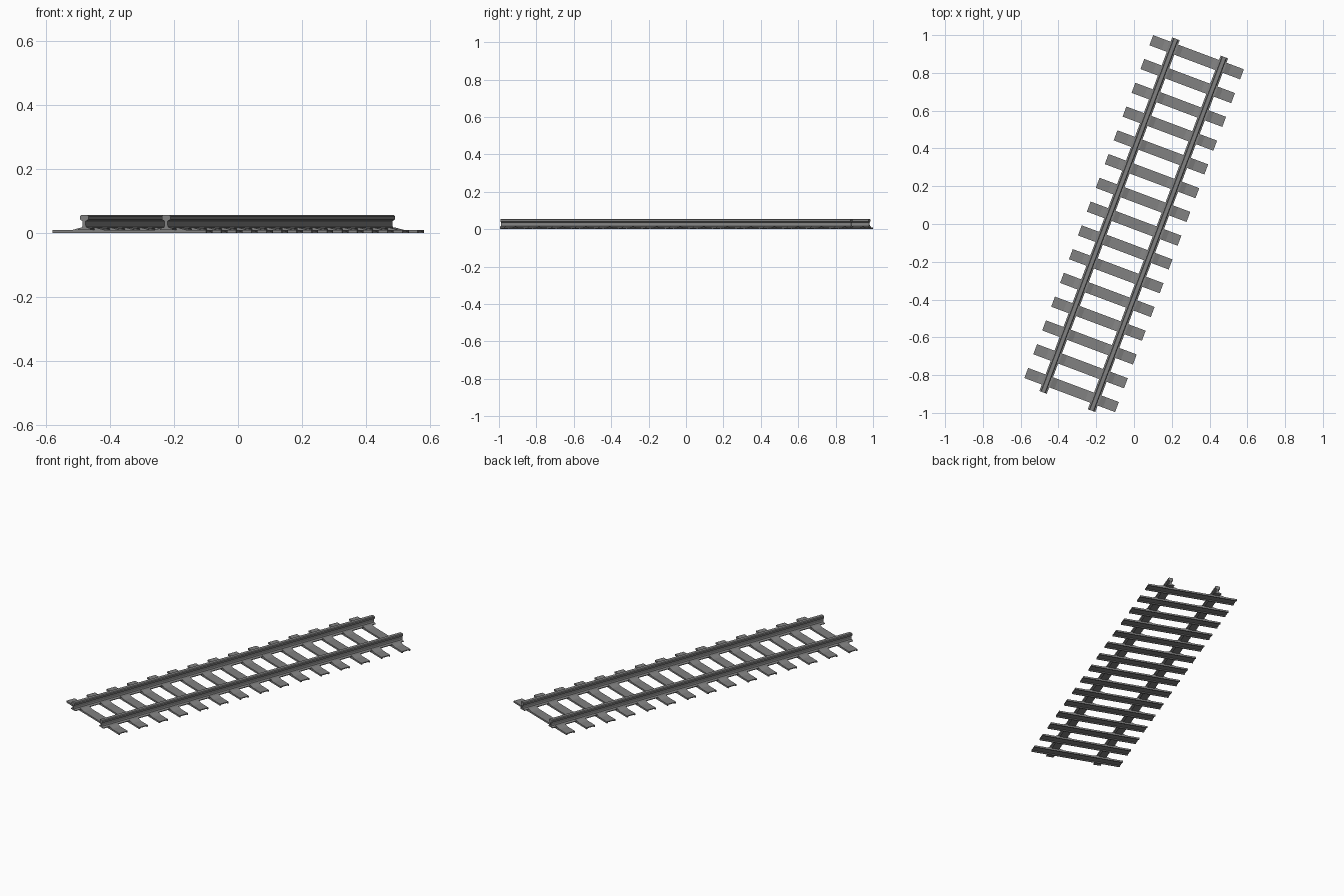
import bpy, bmesh, math
from mathutils import Matrix

if "Cube" in bpy.data.objects:
    bpy.data.objects.remove(bpy.data.objects["Cube"])

TURN = Matrix.Rotation(math.radians(-20.6), 4, 'Z')
GAUGE = 0.137        # rail centre offset from the track centre line
SLEEPERS = 15
PITCH = 0.1344

steel = bpy.data.materials.new("weathered_grey")
steel.use_nodes = True
grey = (0.22, 0.22, 0.22, 1)
steel.diffuse_color = grey
steel.node_tree.nodes["Principled BSDF"].inputs["Base Color"].default_value = grey


def extrude_profile(name, points, axis, length, origin):
    """Extrude an (across, up) outline along x or y, centred, then turn the part with the track."""
    bm = bmesh.new()
    place = (lambda a, z, t: (t, a, z)) if axis == 'x' else (lambda a, z, t: (a, t, z))
    start = [bm.verts.new(place(a, z, -length / 2)) for a, z in points]
    face = bm.faces.new(start)
    moved = bmesh.ops.extrude_face_region(bm, geom=[face])["geom"]
    shift = place(0, 0, length)
    bmesh.ops.translate(bm, vec=shift, verts=[v for v in moved if isinstance(v, bmesh.types.BMVert)])
    bmesh.ops.recalc_face_normals(bm, faces=bm.faces)
    bm.transform(TURN @ Matrix.Translation(origin))
    mesh = bpy.data.meshes.new(name)
    bm.to_mesh(mesh)
    bm.free()
    mesh.materials.append(steel)
    obj = bpy.data.objects.new(name, mesh)
    bpy.context.collection.objects.link(obj)
    return obj


# Rail section: foot, web and chamfered head, mirrored about the centre
half = [(0.021, 0.010), (0.021, 0.014), (0.007, 0.018), (0.005, 0.024),
        (0.005, 0.037), (0.014, 0.042), (0.014, 0.052), (0.010, 0.056)]
rail_section = half + [(-x, z) for x, z in reversed(half)]

# Sleeper section: shallow trough, open below
sleeper_section = [(-0.0285, 0), (-0.0285, 0.010), (0.0285, 0.010), (0.0285, 0),
                   (0.022, 0), (0.020, 0.005), (-0.020, 0.005), (-0.022, 0)]

# Rail seat: low wedge sloping up to the rail foot from both sides
seat_section = [(-0.053, 0.0095), (-0.024, 0.017), (0.024, 0.017), (0.053, 0.0095)]

for side, label in ((-1, "right"), (1, "left")):
    extrude_profile(label + "_rail", rail_section, 'y', 2.0, (side * GAUGE, -0.004, 0))

for i in range(SLEEPERS):
    y = (i - (SLEEPERS - 1) / 2) * PITCH + 0.002
    extrude_profile(f"sleeper_{i + 1}", sleeper_section, 'x', 0.513, (0, y, 0))
    for side, label in ((-1, "right"), (1, "left")):
        extrude_profile(f"{label}_rail_seat_{i + 1}", seat_section, 'y', 0.056,
                        (side * GAUGE, y, 0))
